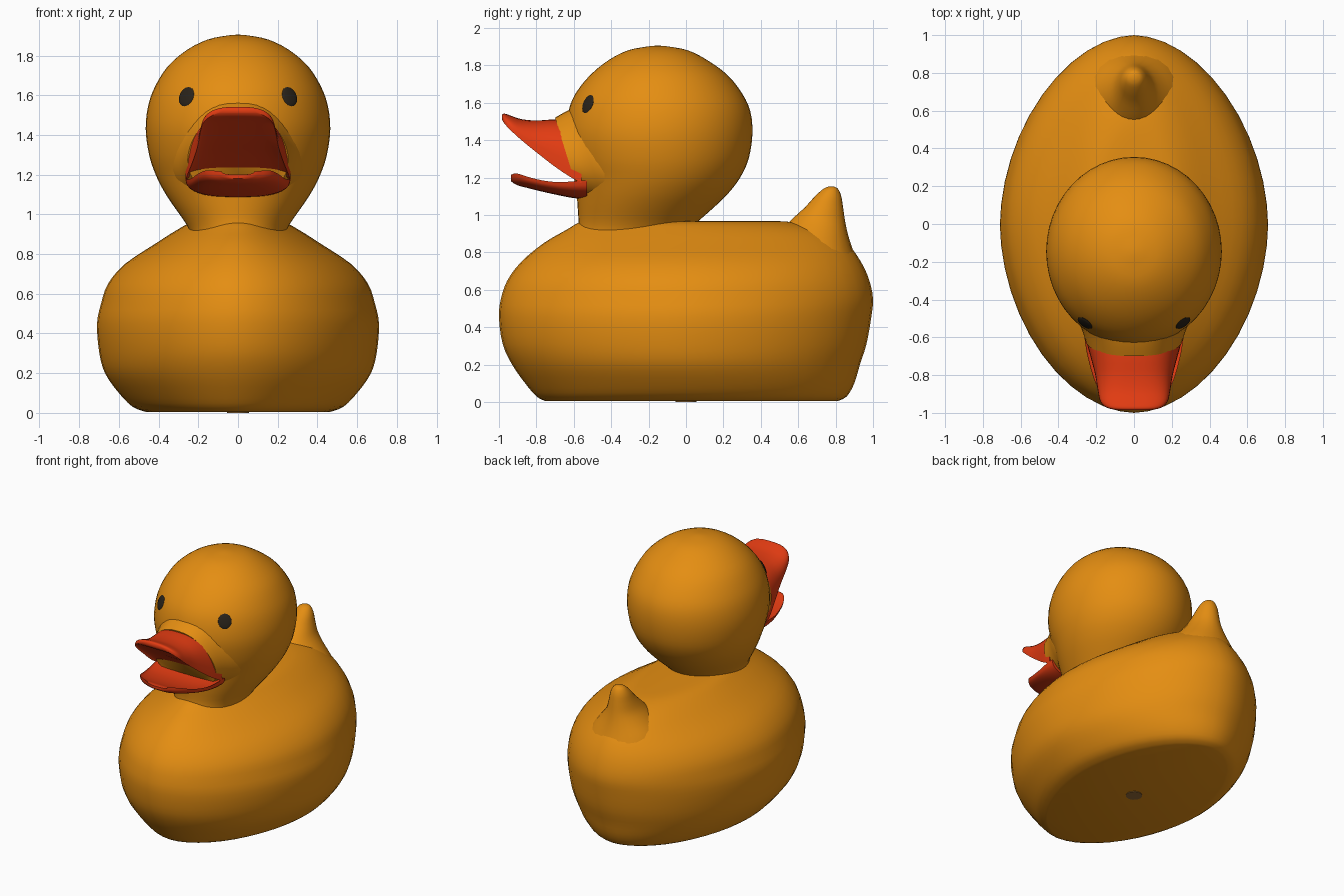
import bpy, bmesh, math
from mathutils import Vector

cube = bpy.data.objects.get("Cube")
if cube:
    bpy.data.objects.remove(cube, do_unlink=True)


def material(name, rgb):
    m = bpy.data.materials.new(name)
    m.use_nodes = True
    col = (*rgb, 1.0)
    m.diffuse_color = col
    m.node_tree.nodes["Principled BSDF"].inputs["Base Color"].default_value = col
    return m


ORANGE = material("warm_orange", (0.78, 0.27, 0.006))
RED = material("bill_red", (0.76, 0.044, 0.006))
BLACK = material("eye_black", (0.022, 0.016, 0.01))
BROWN = material("base_brown", (0.3, 0.15, 0.04))


def finish(name, bm, mat, angle=50):
    bmesh.ops.recalc_face_normals(bm, faces=bm.faces)
    mesh = bpy.data.meshes.new(name)
    bm.to_mesh(mesh)
    bm.free()
    ob = bpy.data.objects.new(name, mesh)
    bpy.context.collection.objects.link(ob)
    mesh.materials.append(mat)
    bpy.ops.object.select_all(action='DESELECT')
    ob.select_set(True)
    bpy.context.view_layer.objects.active = ob
    bpy.ops.object.shade_smooth_by_angle(angle=math.radians(angle))
    return ob


def refine(rows, steps=3):
    """Smooth curve through the rows of section sizes."""
    out = []
    for i in range(len(rows) - 1):
        a, b, c, d = (rows[max(0, min(len(rows) - 1, i + k))] for k in (-1, 0, 1, 2))
        for s in range(steps):
            t = s / steps
            out.append([q + 0.5 * t * (r - p + t * (2*p - 5*q + 4*r - u + t * (3*(q - r) + u - p)))
                        for p, q, r, u in zip(a, b, c, d)])
    return out + [list(rows[-1])]


def loft(name, rows, section, mat, sides=40, angle=50):
    bm = bmesh.new()
    rings = []
    for row in refine(rows):
        rings.append([bm.verts.new(section(row, math.tau * i / sides)) for i in range(sides)])
    for lo, hi in zip(rings, rings[1:]):
        for i in range(sides):
            j = (i + 1) % sides
            bm.faces.new((lo[i], lo[j], hi[j], hi[i]))
    bm.faces.new(rings[0])
    bm.faces.new(rings[-1])
    return finish(name, bm, mat, angle)


def power(v, e):
    return math.copysign(abs(v) ** e, v)


# Section helpers: level oval, tilted muzzle oval, arched bill
def oval(row, t, e=1.0):
    z, front, back, half = row
    return (half * power(math.cos(t), e),
            (front + back) / 2 + (back - front) / 2 * power(math.sin(t), e), z)


def pointed_oval(row, t):
    return oval(row, t, 1.08)


def muzzle_section(row, t):
    y, z, half, tall = row
    s = math.sin(t)
    return (half * (1 - 0.16 * s) * power(math.cos(t), 0.8), y - 0.31 * tall * s, z + tall * s)


def bill_section(row, t):
    y, outer, edge, inner, half = row
    s = math.sin(t)
    target = outer if s > 0 else inner
    return (half * power(math.cos(t), 0.8), y, edge + (target - edge) * abs(s) ** 0.75)


# Body, rows of height, front, back, half width
loft("body", [
    (0.004, -0.75, 0.81, 0.46), (0.03, -0.80, 0.86, 0.53), (0.10, -0.86, 0.90, 0.60),
    (0.20, -0.93, 0.93, 0.67), (0.31, -0.98, 0.965, 0.70), (0.45, -1.0, 0.99, 0.71),
    (0.55, -0.99, 1.0, 0.69), (0.65, -0.955, 0.98, 0.655), (0.75, -0.88, 0.935, 0.57),
    (0.85, -0.76, 0.86, 0.42), (0.92, -0.64, 0.75, 0.31), (0.96, -0.57, 0.58, 0.23),
    (0.968, -0.5, 0.45, 0.12)], pointed_oval, ORANGE, sides=48)

# Upturned tail with a flared base
loft("tail", [
    (0.72, 0.40, 0.93, 0.30), (0.82, 0.45, 0.89, 0.24), (0.90, 0.50, 0.865, 0.17),
    (0.97, 0.56, 0.85, 0.115), (1.04, 0.635, 0.84, 0.085), (1.10, 0.69, 0.83, 0.065),
    (1.14, 0.735, 0.812, 0.04), (1.152, 0.765, 0.79, 0.01)], oval, ORANGE, sides=24)

# Head and neck in one piece
head = loft("head", [
    (0.88, -0.59, 0.0, 0.23), (0.95, -0.575, 0.05, 0.26), (1.05, -0.58, 0.16, 0.33),
    (1.12, -0.585, 0.23, 0.375), (1.20, -0.595, 0.29, 0.415), (1.30, -0.625, 0.335, 0.448),
    (1.43, -0.645, 0.355, 0.465), (1.55, -0.63, 0.345, 0.452), (1.65, -0.59, 0.30, 0.415),
    (1.75, -0.51, 0.22, 0.35), (1.83, -0.41, 0.11, 0.255), (1.88, -0.31, 0.01, 0.155),
    (1.90, -0.21, -0.09, 0.06), (1.905, -0.16, -0.14, 0.01)], oval, ORANGE, sides=48)

# Muzzle carrying the bill
loft("muzzle", [
    (-0.32, 1.31, 0.36, 0.31), (-0.45, 1.31, 0.33, 0.285), (-0.55, 1.31, 0.28, 0.25),
    (-0.635, 1.31, 0.25, 0.21)], muzzle_section, ORANGE)

# Open bill, rows of y, outer height, edge height, inner height, half width
loft("upper_bill", [
    (-0.56, 1.46, 1.17, 1.20, 0.265), (-0.63, 1.505, 1.21, 1.25, 0.25),
    (-0.71, 1.51, 1.265, 1.31, 0.228), (-0.80, 1.505, 1.335, 1.37, 0.205),
    (-0.88, 1.512, 1.40, 1.43, 0.192), (-0.94, 1.532, 1.455, 1.475, 0.178),
    (-0.972, 1.542, 1.49, 1.495, 0.145), (-0.985, 1.535, 1.515, 1.512, 0.09)],
    bill_section, RED)
loft("lower_bill", [
    (-0.53, 1.085, 1.185, 1.17, 0.265), (-0.60, 1.09, 1.18, 1.155, 0.262),
    (-0.68, 1.105, 1.175, 1.15, 0.25), (-0.77, 1.125, 1.185, 1.16, 0.228),
    (-0.85, 1.145, 1.205, 1.18, 0.20), (-0.905, 1.16, 1.222, 1.20, 0.155),
    (-0.935, 1.18, 1.215, 1.20, 0.08)], bill_section, RED)

# Eyes laid on the head surface
bpy.context.view_layer.update()
for side, x in (("left", 0.26), ("right", -0.26)):
    hit, spot, normal, _ = head.ray_cast(Vector((x, -2, 1.593)), Vector((0, 1, 0)))
    bm = bmesh.new()
    bmesh.ops.create_uvsphere(bm, u_segments=20, v_segments=8, radius=1)
    bmesh.ops.scale(bm, vec=(0.045, 0.052, 0.009), verts=bm.verts)
    eye = finish(side + "_eye", bm, BLACK)
    eye.location = spot
    eye.rotation_euler = normal.to_track_quat('Z', 'Y').to_euler()

# Small plug under the base
bm = bmesh.new()
bmesh.ops.create_cone(bm, cap_ends=True, segments=12, radius1=0.055, radius2=0.055, depth=0.008)
plug = finish("base_plug", bm, BROWN)
plug.location.z = 0.004
